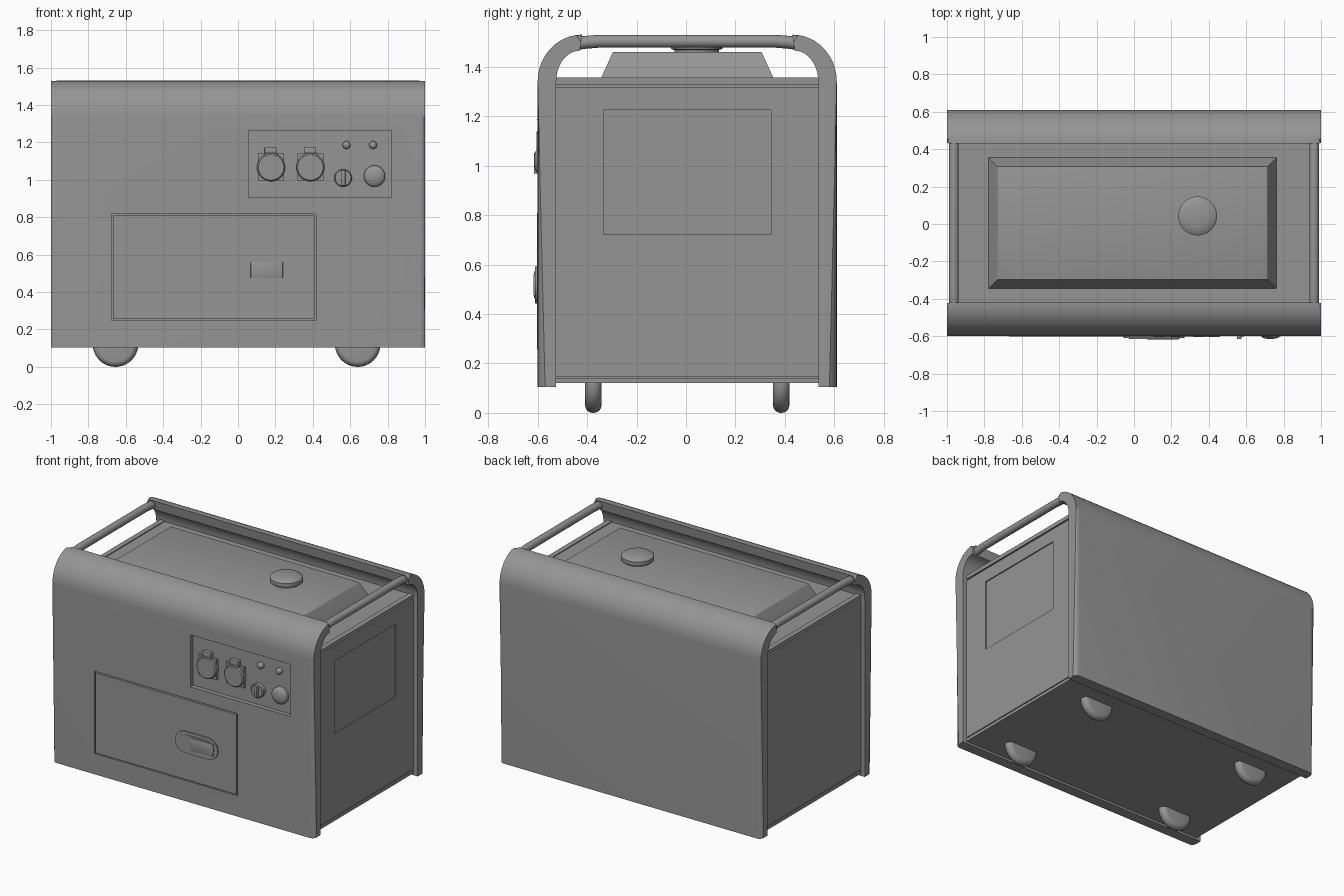
import bpy, bmesh
from math import pi, sin, cos, radians
from mathutils import Matrix

cube = bpy.data.objects.get("Cube")
if cube:
    bpy.data.objects.remove(cube)

grey = bpy.data.materials.new("plain_grey")
grey.use_nodes = True
COLOUR = (0.3, 0.3, 0.3, 1)
grey.diffuse_color = COLOUR
grey.node_tree.nodes["Principled BSDF"].inputs["Base Color"].default_value = COLOUR


def smooth(ob, angle=35):
    bpy.ops.object.select_all(action='DESELECT')
    ob.select_set(True)
    bpy.context.view_layer.objects.active = ob
    bpy.ops.object.shade_smooth_by_angle(angle=radians(angle))


def finish(bm, name, shade=True):
    bmesh.ops.recalc_face_normals(bm, faces=bm.faces)
    me = bpy.data.meshes.new(name)
    bm.to_mesh(me)
    bm.free()
    me.materials.append(grey)
    ob = bpy.data.objects.new(name, me)
    bpy.context.collection.objects.link(ob)
    if shade:
        smooth(ob)
    return ob


def box(name, x, y, z, bevel=0.0):
    """Box from (min, max) pairs."""
    bm = bmesh.new()
    bmesh.ops.create_cube(bm, size=1)
    for v in bm.verts:
        v.co = [r[0] if c < 0 else r[1] for c, r in zip(v.co, (x, y, z))]
    if bevel:
        bmesh.ops.bevel(bm, geom=bm.edges[:], offset=bevel, segments=2,
                        profile=0.5, affect='EDGES')
    return finish(bm, name)


def prism(pts, near, far, place):
    """Extrude a closed outline from depth near to far."""
    bm = bmesh.new()
    rings = [[bm.verts.new(place(u, v, d)) for u, v in pts] for d in (near, far)]
    bm.faces.new(rings[0])
    bm.faces.new(rings[1][::-1])
    n = len(pts)
    for i in range(n):
        j = (i + 1) % n
        bm.faces.new((rings[0][i], rings[1][i], rings[1][j], rings[0][j]))
    return bm


def lathe(name, profile, at, forward=True, steps=40):
    """Turn an (r, h) profile; its axis points to the front or up."""
    bm = bmesh.new()
    vs = [bm.verts.new((r, 0, h)) for r, h in profile]
    es = [bm.edges.new(pair) for pair in zip(vs, vs[1:])]
    bmesh.ops.spin(bm, geom=vs + es, cent=(0, 0, 0), axis=(0, 0, 1),
                   angle=2 * pi, steps=steps, use_merge=True)
    bmesh.ops.remove_doubles(bm, verts=bm.verts, dist=1e-5)
    turn = Matrix.Rotation(pi / 2 if forward else 0, 4, 'X')
    bm.transform(Matrix.Translation(at) @ turn)
    return finish(bm, name)


def cut(ob, x, y, z):
    cutter = box("cutter", x, y, z)
    cutter.hide_render = True
    mod = ob.modifiers.new("recess", 'BOOLEAN')
    mod.operation = 'DIFFERENCE'
    mod.solver = 'EXACT'
    mod.object = cutter
    bpy.context.view_layer.objects.active = ob
    bpy.ops.object.modifier_apply(modifier=mod.name)
    bpy.data.objects.remove(cutter)
    smooth(ob)


def stadium(cx, cz, half_w, half_h, n=12):
    pts = []
    for side, start in ((1, -pi / 2), (-1, pi / 2)):
        for i in range(n + 1):
            a = start + pi * i / n
            pts.append((cx + side * (half_w - half_h) + half_h * cos(a),
                        cz + half_h * sin(a)))
    return pts


# Front and back shells, curling inwards at the top
MID = 0.005
N = 12
quarter = [pi / 2 * i / N for i in range(N + 1)]
outer = [(0.605, 0.105)] + [(0.425 + 0.18 * cos(a), 1.34 + 0.19 * sin(a)) for a in quarter]
inner = [(0.435 + 0.095 * cos(a), 1.34 + 0.125 * sin(a)) for a in quarter][::-1] + [(0.53, 0.105)]


def shell(name, side):
    bm = prism(outer + inner, -1, 1, lambda u, v, d: (d, MID + side * u, v))
    bm.verts.ensure_lookup_table()
    total, count = len(outer) + len(inner), len(outer)
    rim = [bm.edges.get((bm.verts[k + i], bm.verts[k + i + 1]))
           for k in (0, total) for i in range(count - 1)]
    bmesh.ops.bevel(bm, geom=rim, offset=0.03, segments=4, profile=0.5,
                    affect='EDGES')
    return finish(bm, name)


front = shell("front_shell", -1)
back = shell("back_shell", 1)
FACE = -0.6

# Recesses for the control panel and the service door
PANEL = FACE + 0.03
cut(front, (0.055, 0.82), (-0.8, PANEL), (0.905, 1.265))
cut(front, (-0.677, 0.417), (-0.8, FACE + 0.015), (0.248, 0.817))

# Service door with its latch
box("service_door", (-0.669, 0.409), (FACE - 0.002, FACE + 0.016), (0.256, 0.809))


def front_place(u, v, d):
    return (u, d, v)


finish(prism(stadium(0.108, 0.518, 0.163, 0.075), -0.61, -0.59, front_place), "latch_plate")
finish(prism(stadium(0.108, 0.518, 0.135, 0.054), -0.614, -0.59, front_place), "latch_rim")
box("latch_slider", (0.068, 0.24), (-0.617, -0.6), (0.474, 0.562), 0.003)

# Sockets with spring lids
for i, x in enumerate((0.177, 0.387)):
    tag = f"socket_{i + 1}"
    box(tag + "_plate", (x - 0.07, x + 0.07), (PANEL - 0.015, PANEL + 0.01), (0.997, 1.14))
    lathe(tag + "_lid", [(0, 0.034), (0.068, 0.034), (0.075, 0.027), (0.075, 0)],
          (x, PANEL, 1.067))
    box(tag + "_hinge", (x - 0.034, x + 0.034), (PANEL - 0.032, PANEL + 0.01), (1.1, 1.143), 0.004)
    box(tag + "_tab", (x - 0.034, x + 0.03), (PANEL - 0.027, PANEL + 0.01), (1.14, 1.174), 0.003)

# Rotary switch, round button and indicator lamps
lathe("rotary_switch", [(0, 0.028), (0.042, 0.028), (0.047, 0.023), (0.047, 0)], (0.562, PANEL, 1.01))
box("rotary_switch_grip", (0.55, 0.574), (PANEL - 0.045, PANEL), (0.968, 1.052), 0.004)
dome = [(0.057 * sin(a), 0.02 + 0.025 * cos(a)) for a in quarter]
lathe("round_button", dome + [(0.057, 0)], (0.73, PANEL, 1.02))
lamp = [(0.021 * sin(a), 0.014 + 0.018 * cos(a)) for a in quarter[::3]]
for i, x in enumerate((0.58, 0.722)):
    lathe(f"indicator_lamp_{i + 1}", lamp + [(0.021, 0)], (x, PANEL, 1.186), steps=24)

# Body core, frame strips and side panels
box("body_core", (-0.945, 0.945), (-0.53, 0.54), (0.12, 1.35))
for side, word in ((1, "left"), (-1, "right")):
    def span(a, b):
        return tuple(sorted((side * a, side * b)))
    panel = box(word + "_side_panel", span(0.9, 0.97), (-0.53, 0.54), (0.148, 1.318))
    if side == 1:
        cut(panel, (0.962, 1.2), (-0.333, 0.343), (0.722, 1.225))
    for part, z in (("top", (1.328, 1.356)), ("bottom", (0.12, 0.142))):
        box(f"{word}_{part}_frame_strip", span(0.935, 0.97), (-0.53, 0.54), z)

# Fuel tank with sloped sides
tank = bmesh.new()
bmesh.ops.create_cube(tank, size=2)
for v in tank.verts:
    top = v.co.z > 0
    hx, hy = (0.72, 0.303) if top else (0.775, 0.355)
    v.co = (v.co.x * hx - 0.008, v.co.y * hy + MID, 1.46 if top else 1.34)
bmesh.ops.bevel(tank, geom=[e for e in tank.edges if all(v.co.z > 1.4 for v in e.verts)],
                offset=0.006, segments=2, profile=0.5, affect='EDGES')
finish(tank, "fuel_tank")
lathe("fuel_cap", [(0, 0.058), (0.06, 0.055), (0.092, 0.047), (0.104, 0.038),
                   (0.104, 0.012), (0.09, 0.008), (0.09, -0.01)],
      (0.34, 0.043, 1.46), forward=False)

# Carrying tubes between the shells
for side, word in ((1, "left"), (-1, "right")):
    curve = bpy.data.curves.new(word + "_carry_tube", 'CURVE')
    curve.dimensions = '3D'
    curve.bevel_depth = 0.026
    curve.bevel_resolution = 4
    path = [(-0.46, 1.49), (-0.42, 1.498), (-0.36, 1.503), (0.36, 1.503), (0.42, 1.498), (0.46, 1.49)]
    line = curve.splines.new('POLY')
    line.points.add(len(path) - 1)
    for p, (y, z) in zip(line.points, path):
        p.co = (side * 0.963, y + MID, z, 1)
    curve.materials.append(grey)
    tube = bpy.data.objects.new(word + "_carry_tube", curve)
    bpy.context.collection.objects.link(tube)

# Half-sunk wheels with rounded treads
half = 0.033
tread = [(0.092 + 0.03 * cos(a), half * sin(a)) for a in [pi / 2 - pi * i / 10 for i in range(11)]]
for y, row in ((-0.375, "front"), (0.385, "back")):
    for x, word in ((0.64, "left"), (-0.655, "right")):
        lathe(f"{row}_{word}_wheel", [(0, half)] + tread + [(0, -half)], (x, y, 0.122))
